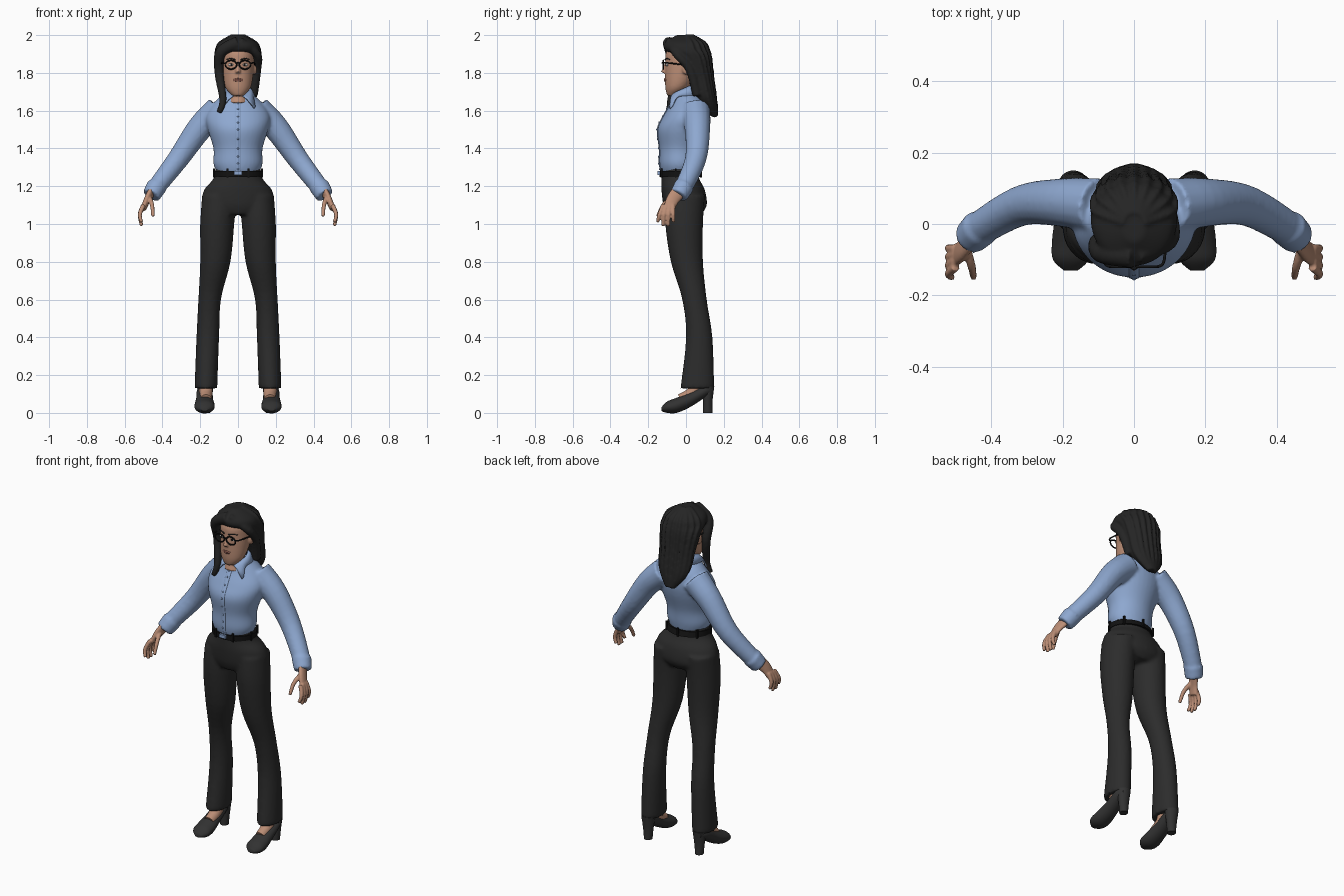
import bpy, bmesh, math
from mathutils import Vector, Matrix

if "Cube" in bpy.data.objects:
    bpy.data.objects.remove(bpy.data.objects["Cube"])


def material(name, red, green, blue):
    mat = bpy.data.materials.new(name)
    mat.use_nodes = True
    mat.diffuse_color = (red, green, blue, 1)
    shader = mat.node_tree.nodes["Principled BSDF"]
    shader.inputs["Base Color"].default_value = mat.diffuse_color
    return mat


def grey(name, value):
    return material(name, value, value, value)


SKIN = material("skin", .5, .27, .18)
SHIRT = material("shirt blue", .27, .39, .63)
LIPS = material("lip rose", .3, .12, .09)
HAIR = grey("hair black", .018)
CLOTH = grey("trouser charcoal", .025)
SHOE = grey("shoe charcoal", .032)
FRAME = grey("frame black", .006)
WHITE = grey("eye white", .6)
SIDES = {"left": 1, "right": -1}


def smooth_path(stations, steps=5):
    """Catmull-Rom resampling of any tuples."""
    padded = [stations[0], *stations, stations[-1]]
    path = []
    for before, start, end, after in zip(padded, padded[1:], padded[2:], padded[3:]):
        for step in range(steps):
            t = step / steps
            path.append([b + t / 2 * (c - a + t * (2 * a - 5 * b + 4 * c - d + t * (3 * b - a - 3 * c + d)))
                         for a, b, c, d in zip(before, start, end, after)])
    return path + [list(stations[-1])]


def circle(count):
    return [(math.cos(math.tau * k / count), math.sin(math.tau * k / count)) for k in range(count)]


def bridge(bm, rings):
    """Skin a row of point rings and cap both ends."""
    rings = [[bm.verts.new(point) for point in ring] for ring in rings]
    for lower, upper in zip(rings, rings[1:]):
        for k in range(len(lower)):
            bm.faces.new((lower[k - 1], lower[k], upper[k], upper[k - 1]))
    bm.faces.new(rings[0])
    bm.faces.new(rings[-1])


def loft(bm, stations, side=1, shift=0, lengthwise=False):
    """Ellipses from (position, low, high, half width, optional x), along z or lengthwise along y."""
    rings = []
    for position, low, high, half, *offset in smooth_path(stations):
        x = side * (sum(offset) + shift)
        middle, depth = (low + high) / 2, (high - low) / 2
        ring = [(x + half * c, middle + depth * s) for c, s in circle(36)]
        rings.append([(u, position, v) if lengthwise else (u, v, position) for u, v in ring])
    bridge(bm, rings)


def sweep(bm, points, start, end, side=1, wide=1):
    """Tube along points whose radius runs from start to end."""
    path = [Vector((x * side, y, z)) for x, y, z in smooth_path(points)]
    extent = [max(axis) - min(axis) for axis in zip(*path)]
    reference = Matrix.Identity(3)[extent.index(min(extent))]
    rings = []
    for i, centre in enumerate(path):
        tangent = (path[min(i + 1, len(path) - 1)] - path[max(i - 1, 0)]).normalized()
        v = tangent.cross(reference).normalized()
        u = v.cross(tangent)
        radius = start + (end - start) * i / (len(path) - 1)
        rings.append([centre + radius * (u * c + v * s * wide) for c, s in circle(16)])
    bridge(bm, rings)


def placed(location, size):
    return Matrix.Translation(location) @ Matrix.Diagonal((*size, 1))


def ball(bm, location, size):
    bmesh.ops.create_uvsphere(bm, u_segments=16, v_segments=10, radius=1, matrix=placed(location, size))


def box(bm, location, size):
    bmesh.ops.create_cube(bm, size=1, matrix=placed(location, size))


def finish(name, bm, mat, voxel=0, relax=3, thick=0):
    bmesh.ops.recalc_face_normals(bm, faces=bm.faces)
    mesh = bpy.data.meshes.new(name)
    bm.to_mesh(mesh)
    bm.free()
    mesh.materials.append(mat)
    mesh.shade_smooth()
    mesh.set_sharp_from_angle(angle=math.radians(45))
    part = bpy.data.objects.new(name, mesh)
    bpy.context.collection.objects.link(part)
    if thick:
        part.modifiers.new("Thickness", "SOLIDIFY").thickness = thick
    if voxel:
        merge = part.modifiers.new("Merge", "REMESH")
        merge.mode, merge.voxel_size, merge.use_smooth_shade = "VOXEL", voxel, True
        part.modifiers.new("Relax", "SMOOTH").iterations = relax


# Trousers: hips and two flared legs merged into one skin
bm = bmesh.new()
loft(bm, [(1.3, -.13, .06, .12), (1.24, -.13, .07, .13), (1.18, -.13, .1, .18),
          (1.1, -.12, .11, .19), (1.05, -.1, .08, .13)])
for side in SIDES.values():
    loft(bm, [(1.15, -.11, .1, .09, .1), (1, -.11, .09, .09, .11), (.8, -.08, .09, .08, .12),
              (.6, -.02, .11, .06, .15), (.4, 0, .14, .06, .16), (.13, -.03, .15, .06, .17)], side)
finish("trousers", bm, CLOTH, voxel=.01, relax=5)

# Belt with evenly spaced loops, and its buckle
bm = bmesh.new()
loft(bm, [(1.25, -.14, .08, .13), (1.28, -.14, .07, .13)])
for sine, cosine in circle(7):
    box(bm, (.13 * cosine, .11 * sine - .03, 1.27), (.01, .01, .05))
finish("belt", bm, FRAME)
bm = bmesh.new()
box(bm, (0, -.14, 1.27), (.04, .02, .02))
finish("buckle", bm, SHIRT)

# Shirt: torso, sleeves and cuffs merged
torso = [(1.27, -.13, .06, .11), (1.32, -.14, .07, .13), (1.4, -.14, .08, .13), (1.5, -.15, .11, .16),
         (1.57, -.12, .12, .17), (1.64, -.08, .11, .13), (1.7, -.06, .05, .06)]
bm = bmesh.new()
loft(bm, torso)
for side in SIDES.values():
    sweep(bm, [(.1, .05, 1.6), (.2, .06, 1.51), (.32, .05, 1.34), (.46, -.03, 1.16)], .08, .045, side)
    sweep(bm, [(.43, -.01, 1.2), (.46, -.04, 1.15)], .055, .048, side)
finish("shirt", bm, SHIRT, voxel=.009)

# Button placket and buttons follow the front of the torso
front = [(0, low, z) for z, low, high, half in torso[:-1]]
bm = bmesh.new()
sweep(bm, front, .014, .014, wide=.3)
finish("placket", bm, SHIRT)
bm = bmesh.new()
for x, y, z in smooth_path(front, steps=2)[1:]:
    ball(bm, (x, y - .005, z), (.005, .003, .005))
finish("buttons", bm, SHIRT)

# Collar: folded band whose front corners drop to long points
bm = bmesh.new()
rows = []
for k in range(33):
    turn = math.radians(10 + 340 * k / 32)
    point = max(0, math.cos(turn)) ** 3
    spread = turn + math.copysign(.7 * point, math.pi - turn)
    flare = .09 + .03 * point
    top = Vector((.06 * math.sin(turn), -.01 - .07 * math.cos(turn), 1.72 - .03 * math.cos(turn)))
    low = Vector((flare * math.sin(spread), -.01 - flare * math.cos(spread), 1.68 - .07 * point))
    fold = top.lerp(low, .5) + Vector((0, 0, .01))
    rows.append([bm.verts.new(corner) for corner in (top, fold, low)])
for here, after in zip(rows, rows[1:]):
    for j in range(2):
        bm.faces.new((here[j], here[j + 1], after[j + 1], after[j]))
finish("collar", bm, SHIRT, thick=.008)

# Head with neck, nose and ears
bm = bmesh.new()
loft(bm, [(1.68, -.1, -.05, .03), (1.73, -.11, .02, .07), (1.85, -.11, .09, .085),
          (1.92, -.1, .1, .08), (1.98, -.03, .03, .02)])
loft(bm, [(1.64, -.09, .05, .06), (1.7, -.07, .03, .05), (1.77, -.05, .04, .05)])
sweep(bm, [(0, -.1, 1.86), (0, -.12, 1.8)], .007, .014)
for side in SIDES.values():
    ball(bm, (.09 * side, 0, 1.82), (.01, .02, .03))
finish("head", bm, SKIN, voxel=.006)

# Hands: flat palm, four fanned fingers and a thumb
for label, side in SIDES.items():
    bm = bmesh.new()
    sweep(bm, [(.45, -.03, 1.18), (.48, -.07, 1.13), (.5, -.09, 1.08)], .02, .015, side, wide=2)
    for k in range(4):
        reach = .04 if k in (1, 2) else .02
        sweep(bm, [(.5, -.12 + .017 * k, 1.1), (.52, -.14 + .024 * k, 1.05),
                   (.51, -.15 + .028 * k, 1.03 - reach)], .013, .009, side)
    sweep(bm, [(.47, -.07, 1.14), (.455, -.12, 1.1), (.45, -.15, 1.04)], .014, .009, side)
    finish(label + "_hand", bm, SKIN, voxel=.005, relax=2)

# Feet in pumps with block heels
for label, side in SIDES.items():
    bm = bmesh.new()
    sweep(bm, [(.17, .06, .2), (.17, .04, .11), (.17, -.03, .07)], .04, .03, side)
    finish(label + "_foot", bm, SKIN)
    bm = bmesh.new()
    loft(bm, [(-.13, .01, .03, .02), (-.1, 0, .06, .05), (-.05, 0, .08, .053), (.02, .03, .11, .045),
              (.1, .08, .15, .04), (.14, .1, .15, .02)], side, shift=.177, lengthwise=True)
    loft(bm, [(.14, .08, .15, .04), (.06, .09, .14, .03), (0, .09, .14, .023)], side, shift=.17)
    finish(label + "_shoe", bm, SHOE)

# Hair: cap tapering to a point, two side locks, and strands that follow the cap
cap = [(2, -.05, .03, .03), (1.96, -.11, .1, .1), (1.92, -.11, .12, .12), (1.88, -.05, .13, .12),
       (1.78, 0, .14, .105), (1.66, .05, .155, .09), (1.57, .13, .16, .02)]
bm = bmesh.new()
loft(bm, cap)
sweep(bm, [(0, -.09, 1.96), (-.09, -.08, 1.91), (-.1, -.05, 1.8), (-.08, -.08, 1.66), (-.1, -.09, 1.59)],
      .035, .014)
sweep(bm, [(.01, -.09, 1.97), (.1, -.05, 1.9), (.1, .02, 1.82), (.08, .06, 1.68)], .02, .025)
for k in range(9):
    turn = math.radians(18 * (k - 4))
    sweep(bm, [(half * math.sin(turn), (low + high) / 2 + (high - low) / 2 * math.cos(turn), z)
               for z, low, high, half in cap], .008, .012)
finish("hair", bm, HAIR, voxel=.007, relax=2)

# Eyes, brows and lips
bm_white, bm_iris, bm_brow = bmesh.new(), bmesh.new(), bmesh.new()
for side in SIDES.values():
    ball(bm_white, (.035 * side, -.1, 1.843), (.016, .007, .008))
    ball(bm_iris, (.035 * side, -.104, 1.843), (.007, .005, .007))
    sweep(bm_brow, [(.014, -.11, 1.87), (.04, -.102, 1.876), (.06, -.085, 1.87)], .004, .002, side)
finish("eyes", bm_white, WHITE)
finish("irises", bm_iris, FRAME)
finish("brows", bm_brow, HAIR)
bm = bmesh.new()
for z in (1.758, 1.767):
    sweep(bm, [(-.022, -.105, 1.762), (0, -.112, z), (.022, -.105, 1.762)], .005, .005)
finish("lips", bm, LIPS)

# Glasses: two rims, a bridge and temple arms
bm = bmesh.new()
for side in SIDES.values():
    rim = [(.037 + .03 * c, -.12, 1.843 + .023 * s) for c, s in circle(16)]
    sweep(bm, rim + rim[:1], .004, .004, side)
    sweep(bm, [(.066, -.12, 1.85), (.085, -.1, 1.853), (.09, .01, 1.84)], .004, .004, side)
sweep(bm, [(-.01, -.12, 1.85), (0, -.125, 1.853), (.01, -.12, 1.85)], .004, .004)
finish("glasses", bm, FRAME)
